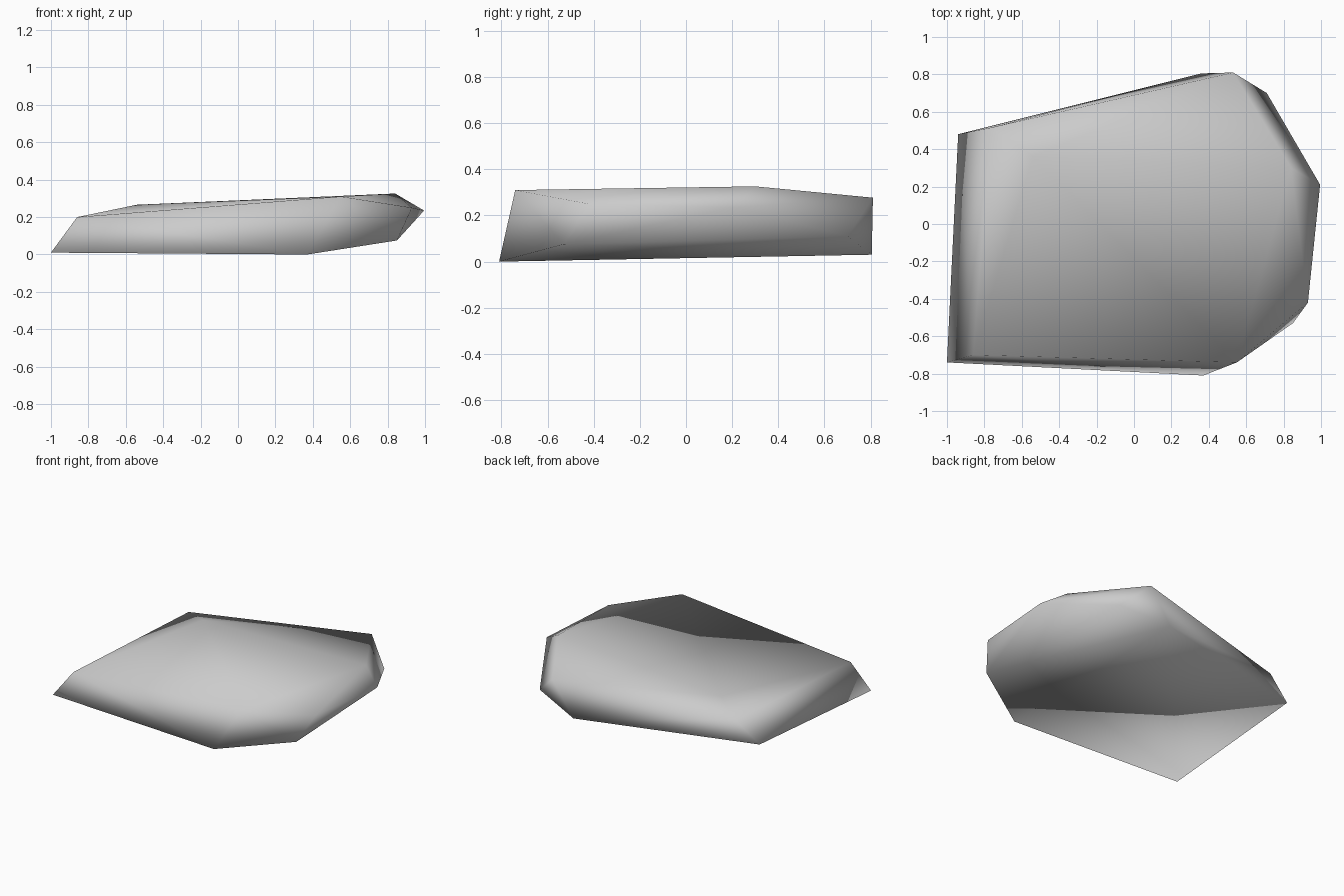
import bpy
import bmesh

cube = bpy.data.objects.get("Cube")
if cube:
    bpy.data.objects.remove(cube, do_unlink=True)

# Stone colour
stone = bpy.data.materials.new("stone_grey")
stone.use_nodes = True
grey = (0.6, 0.6, 0.6, 1)
stone.diffuse_color = grey
stone.node_tree.nodes["Principled BSDF"].inputs["Base Color"].default_value = grey

# Corners of the rock slab: lower rim, side points, upper rim and crown
lower_rim = [(-1, -.74, .01), (.37, -.81, 0), (.85, -.53, .075),
             (.71, .7, .11), (.36, .805, .03), (-.94, .48, .06)]
side_points = [(.995, .21, .235), (.93, -.42, .25)]
upper_rim = [(-.86, -.7, .2), (.55, -.74, .31), (.53, .81, .277), (-.765, .515, .207)]
crown = [(-.54, .36, .266), (.84, .3, .326)]

# Wrap the corners in one closed, faceted skin
bm = bmesh.new()
for corner in lower_rim + side_points + upper_rim + crown:
    bm.verts.new(corner)
bmesh.ops.convex_hull(bm, input=list(bm.verts))
loose = [v for v in bm.verts if not v.link_faces]
bmesh.ops.delete(bm, geom=loose, context='VERTS')
bmesh.ops.recalc_face_normals(bm, faces=list(bm.faces))

# The whole slab is smooth shaded
for face in bm.faces:
    face.smooth = True

mesh = bpy.data.meshes.new("rock_slab")
bm.to_mesh(mesh)
bm.free()
mesh.materials.append(stone)
rock = bpy.data.objects.new("rock_slab", mesh)
bpy.context.collection.objects.link(rock)
